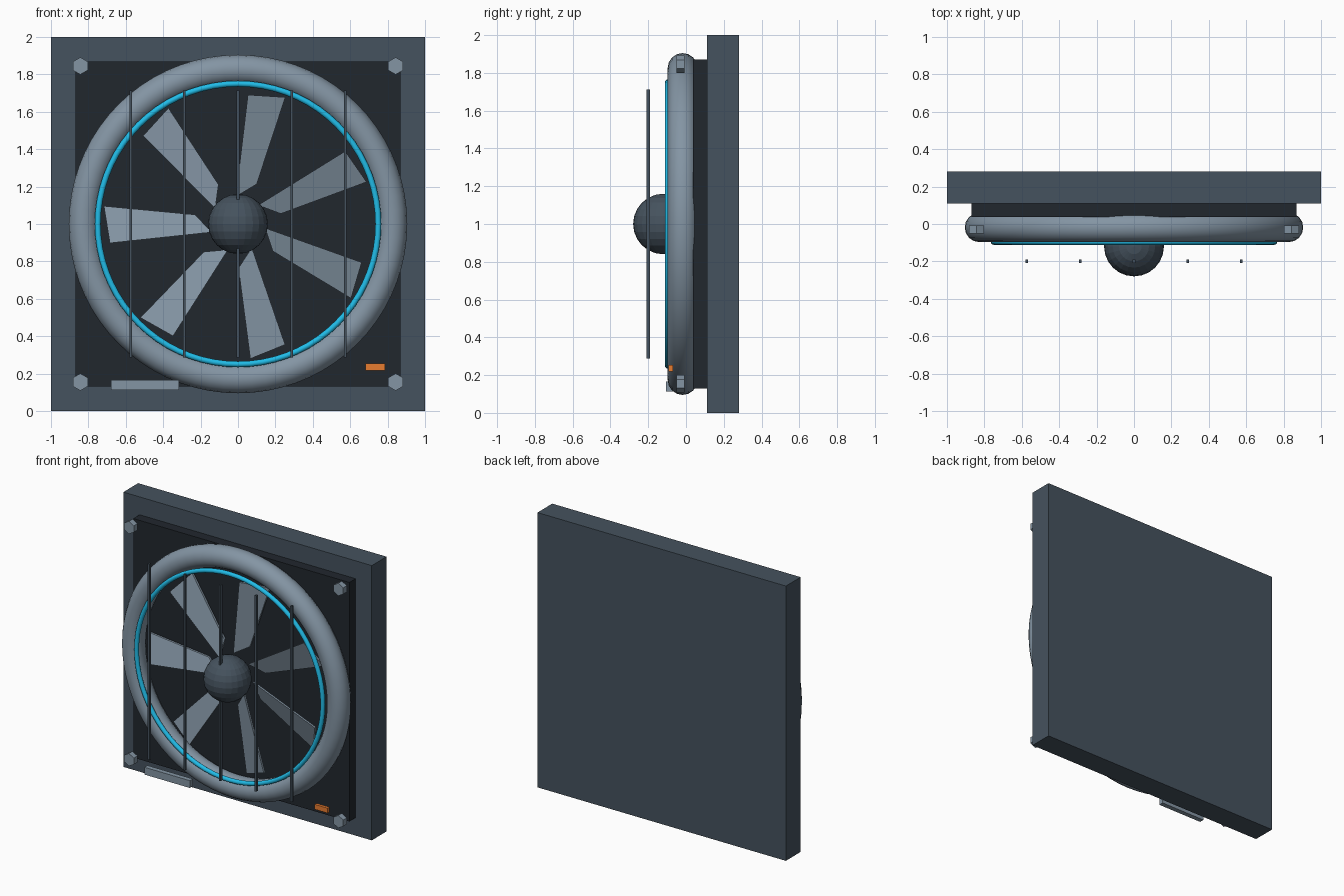
import bpy, bmesh, math
from mathutils import Matrix, Vector

if "Cube" in bpy.data.objects:
    bpy.data.objects.remove(bpy.data.objects["Cube"])


def material(name, rgb):
    m = bpy.data.materials.new(name)
    m.diffuse_color = (*rgb, 1)
    m.use_nodes = True
    m.node_tree.nodes["Principled BSDF"].inputs["Base Color"].default_value = m.diffuse_color
    return m


SLATE = material("slate", (0.06, 0.085, 0.112))
DARK = material("dark", (0.015, 0.020, 0.027))
STEEL = material("steel", (0.23, 0.30, 0.37))
CYAN = material("cyan", (0.015, 0.50, 0.80))
ORANGE = material("orange", (0.80, 0.20, 0.03))
CENTRE_Z = 1.0


def finish(name, mat):
    ob = bpy.context.object
    ob.name = ob.data.name = name
    ob.data.materials.append(mat)
    return ob


def box(name, x, y, z, mat):
    """Box from (min, max) pairs."""
    bpy.ops.mesh.primitive_cube_add(
        size=1, location=[(a + b) / 2 for a, b in (x, y, z)])
    ob = bpy.context.object
    ob.scale = [b - a for a, b in (x, y, z)]
    bpy.ops.object.transform_apply(location=False, rotation=False, scale=True)
    return finish(name, mat)


def ring(name, major, minor, y, mat):
    bpy.ops.mesh.primitive_torus_add(
        major_radius=major, minor_radius=minor, major_segments=72,
        minor_segments=16, location=(0, y, CENTRE_Z),
        rotation=(math.pi / 2, 0, 0))
    ob = finish(name, mat)
    bpy.ops.object.shade_smooth()
    return ob


# Wall panel and dark inset plate
box("back_panel", (-1, 1), (0.11, 0.28), (0, 2), SLATE)
box("inset_plate", (-0.87, 0.87), (0.038, 0.12), (0.13, 1.87), DARK)

# Shroud ring and glowing trim
ring("shroud_ring", 0.826, 0.079, -0.018, STEEL)
ring("glow_trim", 0.75, 0.016, -0.095, CYAN)

# Faceted hub
bpy.ops.mesh.primitive_uv_sphere_add(
    segments=24, ring_count=12, radius=0.16, location=(0, -0.12, CENTRE_Z))
finish("hub", SLATE)

# Seven pitched blades: (radial, tangential, depth) corners
OUTLINE = [(0.23, -0.05, 0.0), (0.717, -0.096, 0.01),
           (0.685, 0.102, -0.055), (0.14, 0.044, -0.03)]
THICK = 0.016


def blade(name, angle):
    bm = bmesh.new()
    r_dir = Vector((math.cos(angle), 0, math.sin(angle)))
    t_dir = Vector((-math.sin(angle), 0, math.cos(angle)))
    front, back = [
        [bm.verts.new(r_dir * r + t_dir * t + Vector((0, y + dy, 0)))
         for r, t, y in OUTLINE] for dy in (-THICK / 2, THICK / 2)]
    bm.faces.new(front)
    bm.faces.new(back[::-1])
    for i in range(4):
        j = (i + 1) % 4
        bm.faces.new((front[j], front[i], back[i], back[j]))
    bmesh.ops.recalc_face_normals(bm, faces=bm.faces)
    mesh = bpy.data.meshes.new(name)
    bm.to_mesh(mesh)
    bm.free()
    mesh.materials.append(STEEL)
    ob = bpy.data.objects.new(name, mesh)
    ob.location.z = CENTRE_Z
    bpy.context.collection.objects.link(ob)


for i in range(7):
    blade(f"blade_{i + 1}", math.pi + i * math.tau / 7)

# Vertical guard bars
for i in range(5):
    x = (i - 2) * 0.287
    box(f"guard_bar_{i + 1}", (x - 0.007, x + 0.007), (-0.209, -0.191),
        (0.287, 1.713), SLATE)

# Hexagonal corner bolts, points up
for sx in (-1, 1):
    for sz in (-1, 1):
        bpy.ops.mesh.primitive_cylinder_add(
            vertices=6, radius=0.046, depth=0.042,
            location=(sx * 0.843, -0.03, CENTRE_Z + sz * 0.845),
            rotation=(math.pi / 2, 0, 0))
        finish(f"bolt_{'left' if sx < 0 else 'right'}_"
               f"{'bottom' if sz < 0 else 'top'}", STEEL)

# Blank label bar and status light
box("label_bar", (-0.68, -0.315), (-0.105, -0.07), (0.112, 0.165), STEEL)
box("status_light", (0.682, 0.786), (-0.092, -0.07), (0.218, 0.254), ORANGE)
